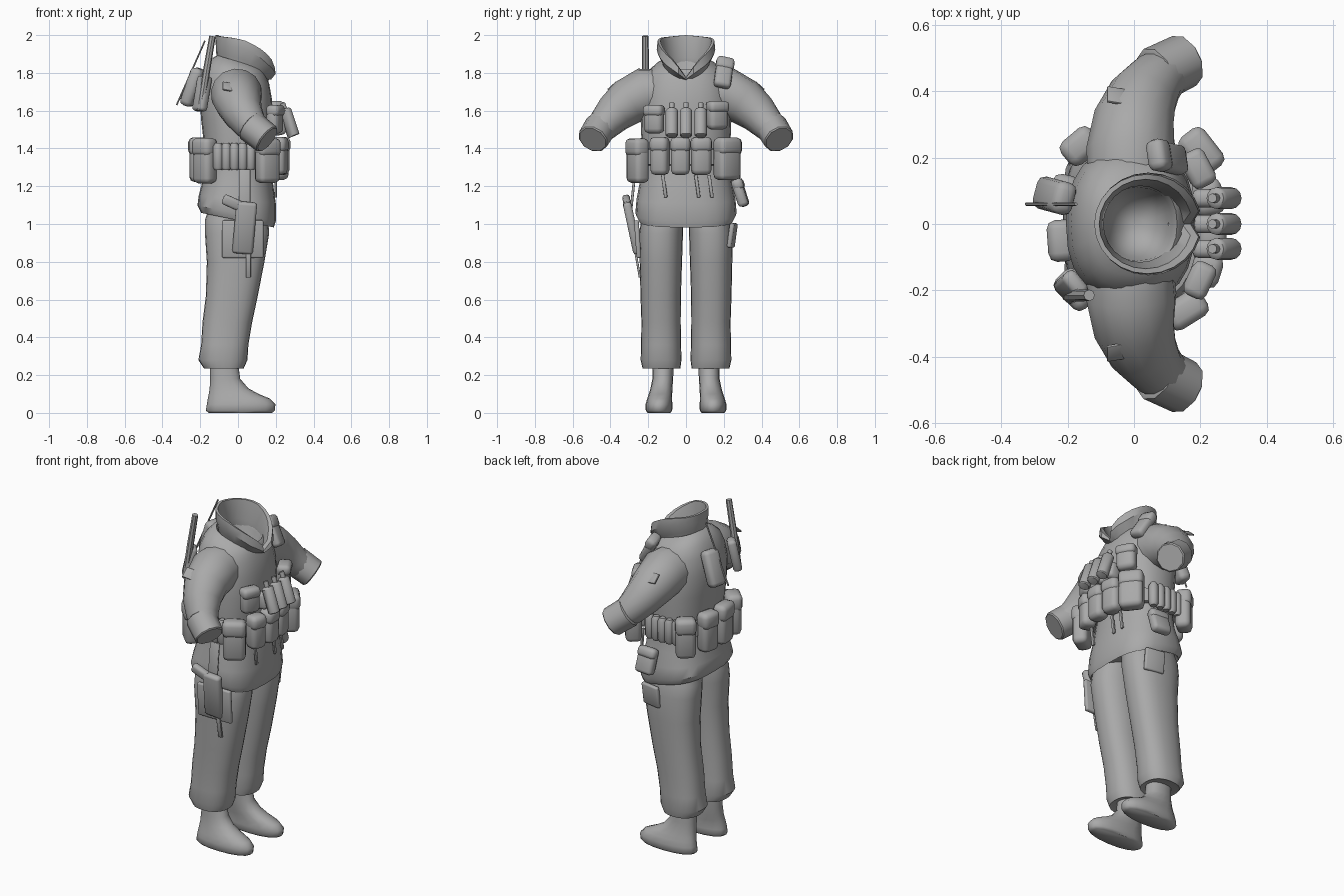
import bpy, bmesh, math
from mathutils import Vector, Matrix

grey = bpy.data.materials.new("cloth_grey")
grey.diffuse_color = (0.4, 0.4, 0.4, 1)


def finish(name, bm, angle=40):
    bmesh.ops.recalc_face_normals(bm, faces=bm.faces[:])
    me = bpy.data.meshes.new(name)
    bm.to_mesh(me)
    bm.free()
    me.materials.append(grey)
    ob = bpy.data.objects.new(name, me)
    bpy.context.collection.objects.link(ob)
    bpy.ops.object.select_all(action='DESELECT')
    ob.select_set(True)
    bpy.context.view_layer.objects.active = ob
    bpy.ops.object.shade_smooth_by_angle(angle=math.radians(angle))
    return ob


def skin(name, rings, angle=40, closed=False):
    """Bridge rings of points, then cap both ends or join last to first."""
    bm = bmesh.new()
    vs = [[bm.verts.new(p) for p in r] for r in rings]
    n = len(rings[0])
    for a, b in zip(vs, vs[1:] + vs[:1] if closed else vs[1:]):
        for i in range(n):
            j = (i + 1) % n
            bm.faces.new((a[i], a[j], b[j], b[i]))
    if not closed:
        bm.faces.new(vs[0])
        bm.faces.new(vs[-1])
    return finish(name, bm, angle)


def oval(z, x0, x1, yc, ry, slope=0.0, power=0.85, n=24):
    """Rounded horizontal ring from x0 to x1; slope lowers its front."""
    pts = []
    for i in range(n):
        a = 2 * math.pi * i / n
        c, s = math.cos(a), math.sin(a)
        x = (x0 + x1) / 2 + (x1 - x0) / 2 * math.copysign(abs(c) ** power, c)
        y = yc + ry * math.copysign(abs(s) ** power, s)
        pts.append((x, y, z - slope * x))
    return pts


def tube(name, path, radii, n=14, ref=(1, 0, 1)):
    rings = []
    P = [Vector(p) for p in path]
    for i, p in enumerate(P):
        t = (P[min(i + 1, len(P) - 1)] - P[max(i - 1, 0)]).normalized()
        u = Vector(ref)
        u = (u - t * u.dot(t)).normalized()
        v = t.cross(u)
        rings.append([p + radii[i] * (u * math.cos(2 * math.pi * k / n) + v * math.sin(2 * math.pi * k / n))
                      for k in range(n)])
    return skin(name, rings)


def pouch(name, pos, size, yaw=0, tilt=0, flap=True, bevel=0.026, roll=0):
    """Bevelled box facing local +x, with an optional lid; size is depth, width, height."""
    bm = bmesh.new()
    d, w, h = size
    parts = [((0, 0, 0), size)]
    if flap:
        parts.append(((0.004, 0, h * 0.3), (d + 0.004, w + 0.006, h * 0.41)))
    for c, s in parts:
        tmp = bmesh.ops.create_cube(bm, size=1, matrix=Matrix.Translation(c) @ Matrix.Diagonal((*s, 1)))
        edges = list({e for v in tmp["verts"] for e in v.link_edges})
        bmesh.ops.bevel(bm, geom=edges, offset=min(bevel, min(s) * 0.35), segments=2, profile=0.5, affect='EDGES')
    bm.transform(Matrix.Translation(pos) @ Matrix.Rotation(math.radians(yaw), 4, 'Z')
                 @ Matrix.Rotation(math.radians(tilt), 4, 'Y') @ Matrix.Rotation(math.radians(roll), 4, 'X'))
    return finish(name, bm, 50)


# Jacket body, ending in a hollow neck
skin("jacket", [oval(*r) for r in (
    (1.06, -0.17, 0.165, 0, 0.225, 0.2, 0.7), (1.02, -0.195, 0.19, 0, 0.25, 0.2, 0.7),
    (1.055, -0.215, 0.2, 0, 0.268, 0.2, 0.72),
    (1.13, -0.208, 0.2, 0, 0.262, 0.1, 0.78), (1.22, -0.19, 0.185, 0, 0.245),
    (1.33, -0.175, 0.17, 0, 0.23), (1.42, -0.18, 0.175, 0, 0.235), (1.55, -0.195, 0.185, 0, 0.24),
    (1.67, -0.205, 0.18, 0, 0.235, 0.05), (1.76, -0.19, 0.165, 0, 0.218, 0.1),
    (1.81, -0.165, 0.15, 0, 0.195, 0.2), (1.845, -0.135, 0.14, 0, 0.155, 0.25),
    (1.86, -0.11, 0.13, 0, 0.125, 0.3), (1.83, -0.095, 0.115, 0, 0.11, 0.3),
    (1.74, -0.08, 0.1, 0, 0.1, 0.1), (1.68, -0.045, 0.065, 0, 0.06), (1.665, -0.01, 0.025, 0, 0.02))])


# Open collar, dipping to a V at the front
def collar_ring(x0, x1, ry, heights, n=24):
    pts = []
    for i in range(n):
        a = 2 * math.pi * i / n
        f = abs((math.degrees(a) + 180) % 360 - 180) / 180 * (len(heights) - 1)
        k = min(int(f), len(heights) - 2)
        z = heights[k] + (heights[k + 1] - heights[k]) * (f - k)
        notch = 0.03 if i == 0 else 0
        pts.append(((x0 + x1) / 2 + (x1 - x0) / 2 * math.cos(a) - notch, ry * math.sin(a), z))
    return pts


rim = (1.775, 1.855, 1.9, 1.94, 1.97, 1.985, 1.99, 1.995, 2.0)
skin("collar", [
    collar_ring(-0.1, 0.135, 0.115, (1.75, 1.78, 1.82, 1.84, 1.85)),
    collar_ring(-0.115, 0.165, 0.128, (1.76, 1.80, 1.87, 1.90, 1.90)),
    collar_ring(-0.118, 0.205, 0.155, (1.765, 1.81, 1.845, 1.89, 1.925, 1.94, 1.945, 1.95, 1.95)),
    collar_ring(-0.12, 0.2, 0.15, rim),
    collar_ring(-0.105, 0.175, 0.135, rim),
    collar_ring(-0.092, 0.13, 0.115, (1.755, 1.81, 1.86, 1.88, 1.88))], 35, True)

# Sleeves, cuffs, trousers and boots on both sides
for side, s in (("right", -1), ("left", 1)):
    tube(side + "_sleeve",
         [(-0.01, s * 0.13, 1.69), (-0.008, s * 0.22, 1.69), (0.0, s * 0.31, 1.645), (0.027, s * 0.382, 1.585),
          (0.067, s * 0.435, 1.525), (0.115, s * 0.472, 1.48)],
         [0.13, 0.137, 0.124, 0.106, 0.088, 0.07])
    # Cuff with a shallow hollow end
    c0, c1 = Vector((0.062, s * 0.448, 1.522)), Vector((0.152, s * 0.492, 1.45))
    axis = (c1 - c0).normalized()
    tube(side + "_cuff", [c0, c0 + axis * 0.006, c1, c1 + axis * 0.006], [0.076, 0.086, 0.083, 0.076], 10)
    pouch(side + "_sleeve_patch", (-0.045, s * 0.385, 1.725), (0.06, 0.075, 0.009), 90 * s, 42, False, 0.002, 14 * s)
    skin(side + "_trouser_leg", [oval(z, a, b, s * y, r) for z, a, b, y, r in (
        (0.24, -0.16, 0.02, 0.13, 0.085), (0.235, -0.18, 0.03, 0.13, 0.1), (0.28, -0.21, 0.05, 0.132, 0.108),
        (0.36, -0.195, 0.055, 0.132, 0.106), (0.48, -0.188, 0.075, 0.132, 0.104),
        (0.62, -0.17, 0.105, 0.134, 0.107), (0.8, -0.165, 0.14, 0.133, 0.112),
        (0.95, -0.175, 0.165, 0.132, 0.116), (1.02, -0.175, 0.16, 0.125, 0.112),
        (1.1, -0.15, 0.14, 0.115, 0.1))])
    skin(side + "_boot", [oval(z, a, b, s * y, r, 0, 0.9, 16) for z, a, b, y, r in (
        (0.0, -0.155, 0.18, 0.143, 0.06), (0.012, -0.17, 0.195, 0.143, 0.07),
        (0.045, -0.165, 0.198, 0.143, 0.071), (0.075, -0.16, 0.17, 0.14, 0.066),
        (0.1, -0.155, 0.11, 0.135, 0.062), (0.13, -0.15, 0.055, 0.13, 0.058),
        (0.18, -0.148, 0.012, 0.123, 0.055), (0.3, -0.15, -0.005, 0.12, 0.056))], 50)
    # Row of loops on the belt
    for i in range(5):
        x = -0.105 + i * 0.043
        y = s * (0.25 - 0.9 * x * x)
        tube(f"{side}_belt_shell_{i + 1}", [(x, y, 1.285), (x, y, 1.3), (x, y, 1.41), (x, y, 1.43)],
             [0.018, 0.027, 0.027, 0.016], 10, (1, 0, 0))

# Belt
skin("belt", [oval(z, -0.17 - e, 0.17 + e, 0, 0.225 + e) for z, e in
              ((1.31, 0), (1.315, 0.025), (1.395, 0.025), (1.4, 0))])

# Pouches around the belt
for name, pos, size, yaw in (
        ("front_pouch_1", (0.215, -0.138, 1.36), (0.085, 0.095, 0.2), -18),
        ("front_pouch_2", (0.23, -0.03, 1.36), (0.085, 0.1, 0.2), 0),
        ("front_pouch_3", (0.22, 0.08, 1.36), (0.085, 0.105, 0.2), 10),
        ("right_utility_pouch", (0.155, -0.256, 1.335), (0.085, 0.125, 0.235), -58),
        ("left_utility_pouch", (0.2, 0.217, 1.345), (0.09, 0.135, 0.225), 38),
        ("back_pouch_1", (-0.16, 0.232, 1.34), (0.085, 0.11, 0.235), 130),
        ("back_pouch_2", (-0.208, 0.09, 1.34), (0.08, 0.11, 0.235), 168),
        ("back_pouch_3", (-0.215, -0.05, 1.34), (0.08, 0.12, 0.235), 184),
        ("back_pouch_4", (-0.175, -0.195, 1.335), (0.085, 0.12, 0.24), 225)):
    pouch(name, pos, size, yaw)

# Chest pouches and shoulder pouch
pouch("right_chest_pouch", (0.195, -0.168, 1.555), (0.07, 0.105, 0.15), -25)
pouch("left_chest_pouch", (0.19, 0.165, 1.575), (0.075, 0.11, 0.15), 28)
pouch("shoulder_pouch", (0.1, 0.2, 1.8), (0.055, 0.09, 0.175), 15, -28, True, 0.02, -14)

# Canisters on the chest, leaning in at the top
for i, y in enumerate((-0.075, 0.0, 0.078)):
    tube(f"canister_{i + 1}",
         [(0.295, y, 1.465), (0.293, y, 1.47), (0.25, y, 1.6), (0.247, y, 1.608), (0.246, y, 1.61), (0.236, y, 1.64)],
         [0.028, 0.033, 0.033, 0.025, 0.014, 0.014], 12, (0, 1, 0))
    pouch(f"canister_holder_{i + 1}", (0.215, y, 1.52), (0.07, 0.055, 0.1), 0, -10, False)

# Hanging straps at the front
for i, (y, z) in enumerate(((-0.115, 1.2), (0.06, 1.2), (0.13, 1.2))):
    pouch(f"hanging_strap_{i + 1}", (0.2, y, z), (0.012, 0.018, 0.12), 0, 0, False, 0.003, 8)

# Radio with thick antenna on the right of the back
pouch("radio", (-0.19, -0.19, 1.69), (0.05, 0.085, 0.19), 220, -12, False)
tube("radio_antenna", [(-0.2, -0.215, 1.6), (-0.165, -0.215, 1.82), (-0.135, -0.215, 1.995)],
     [0.019, 0.019, 0.017], 8, (0, 1, 0))
# Slanted back pouch with a thin rod
pouch("back_slanted_pouch", (-0.24, 0.085, 1.725), (0.07, 0.1, 0.21), 165, -20, False)
tube("thin_rod", [(-0.325, 0.06, 1.63), (-0.25, 0.06, 1.8), (-0.175, 0.06, 1.97)], [0.005] * 3, 6, (0, 1, 0))

# Thigh holster with sidearm grip and straps
pouch("holster_panel", (0.025, -0.256, 0.92), (0.025, 0.22, 0.2), -90, 4, False, 0.012)
pouch("holster", (0.035, -0.285, 0.98), (0.045, 0.11, 0.28), -90, 12, False, 0.018, -5)
pouch("sidearm_grip", (-0.025, -0.312, 1.11), (0.04, 0.12, 0.055), -90, 10, False, 0.018, -25)
pouch("holster_strap", (0.035, -0.28, 1.18), (0.014, 0.06, 0.22), -90, -6, False, 0.004)
pouch("holster_lower_strap", (0.055, -0.255, 0.78), (0.012, 0.025, 0.13), -90, 10, False, 0.003)

# Left hip pouch and small thigh pocket
pouch("hip_pouch", (0.06, 0.287, 1.165), (0.055, 0.115, 0.15), 85, -18)
pouch("thigh_pocket", (0.06, 0.245, 0.94), (0.025, 0.12, 0.13), 80, 8, False, 0.01)
